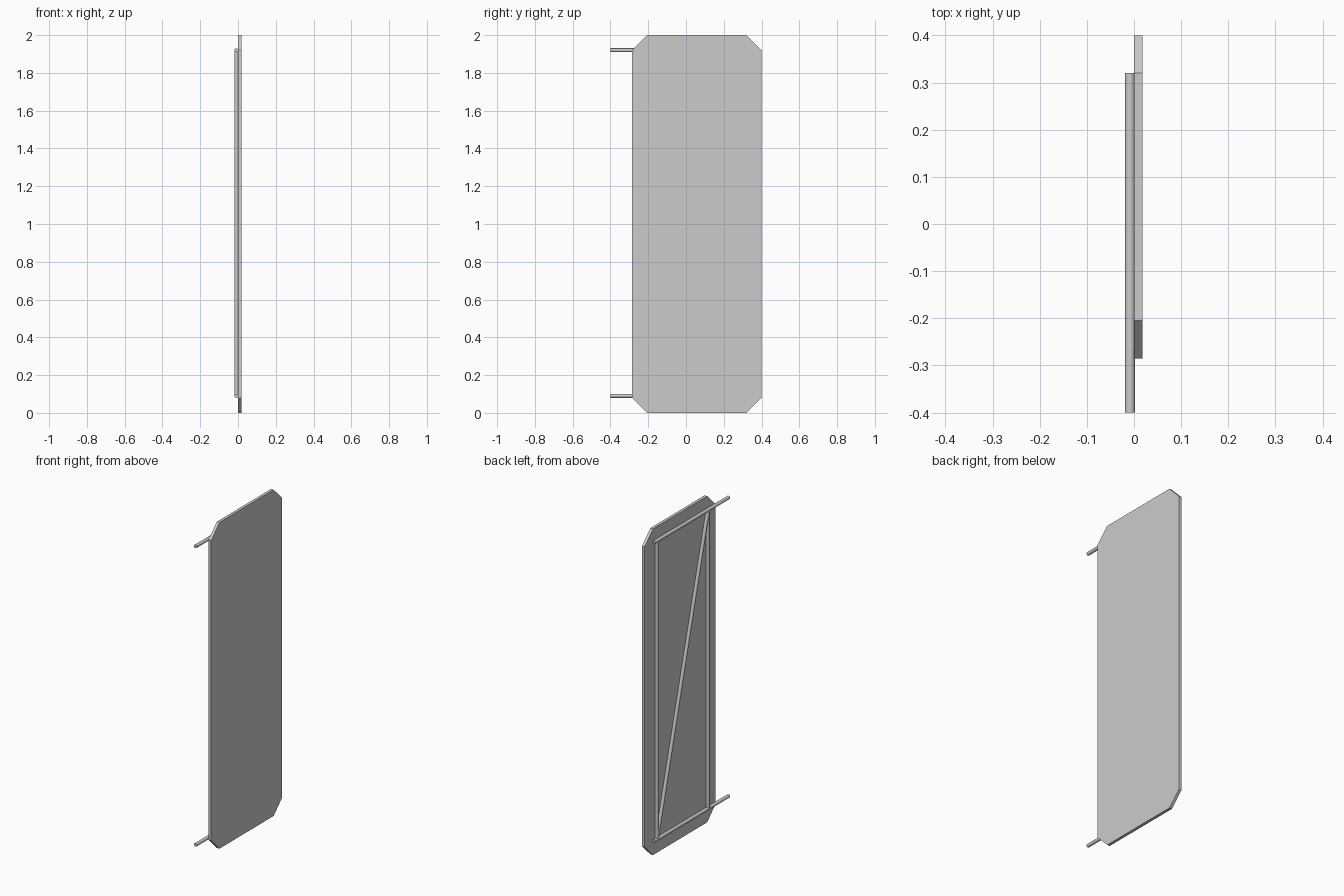
import bpy, bmesh
from mathutils import Vector

if "Cube" in bpy.data.objects:
    bpy.data.objects.remove(bpy.data.objects["Cube"])

ROD_X, ROD_R = -0.0085, 0.0105
Z_LOW, Z_HIGH = 0.09, 1.92
Y_HINGE, Y_FREE = -0.20, 0.295


def rod(name, start, end, radius=ROD_R):
    a, b = Vector((ROD_X, *start)), Vector((ROD_X, *end))
    bpy.ops.mesh.primitive_cylinder_add(vertices=16, radius=radius,
                                        depth=(b - a).length, location=(a + b) / 2)
    ob = bpy.context.object
    ob.name = name
    ob.rotation_mode = 'QUATERNION'
    ob.rotation_quaternion = (b - a).to_track_quat('Z', 'Y')
    bpy.ops.object.shade_smooth_by_angle()


# Door panel: chamfered rectangle with thickness
y0, y1, z0, z1, c = -0.285, 0.40, 0.0, 2.0, 0.08
outline = [(y0 + c, z0), (y1 - c, z0), (y1, z0 + c), (y1, z1 - c),
           (y1 - c, z1), (y0 + c, z1), (y0, z1 - c), (y0, z0 + c)]
bm = bmesh.new()
face = bm.faces.new([bm.verts.new((0, y, z)) for y, z in outline])
ext = bmesh.ops.extrude_face_region(bm, geom=[face])
bmesh.ops.translate(bm, vec=(0.018, 0, 0),
                    verts=[v for v in ext["geom"] if isinstance(v, bmesh.types.BMVert)])
bmesh.ops.recalc_face_normals(bm, faces=bm.faces)
mesh = bpy.data.meshes.new("panel")
bm.to_mesh(mesh)
bm.free()
bpy.context.collection.objects.link(bpy.data.objects.new("panel", mesh))

# Horizontal rods that project past the panel edge
for name, z in (("lower_rail", Z_LOW), ("upper_rail", Z_HIGH)):
    rod(name, (-0.40, z), (0.32, z))

# Upright rods
for name, y in (("hinge_side_upright", Y_HINGE), ("free_side_upright", Y_FREE)):
    rod(name, (y, Z_LOW), (y, Z_HIGH))

# Diagonal brace
rod("diagonal_brace", (Y_FREE, Z_LOW), (Y_HINGE, Z_HIGH))
